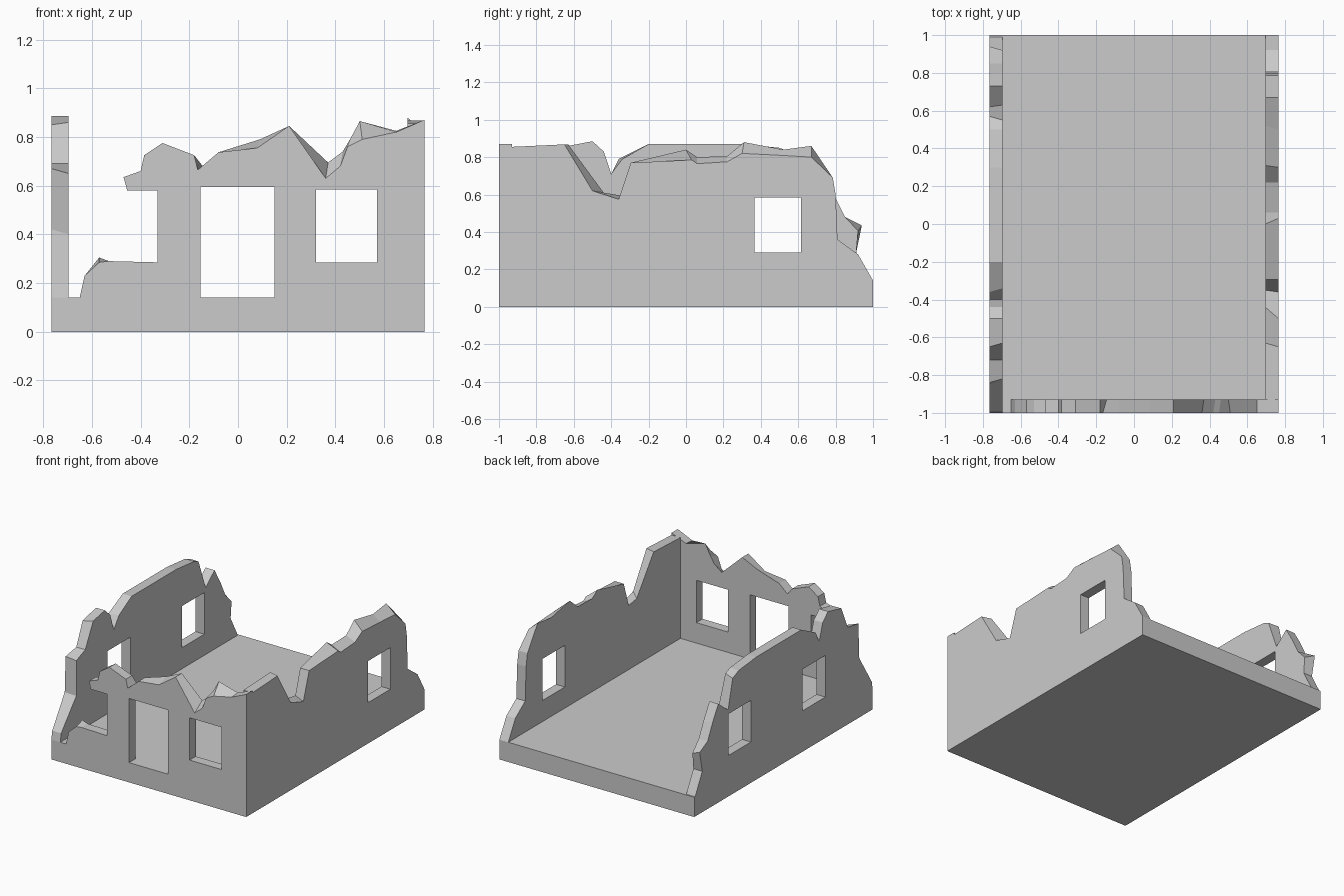
import bpy, bmesh

if "Cube" in bpy.data.objects:
    bpy.data.objects.remove(bpy.data.objects["Cube"])

W, L, T, BASE = 0.765, 1.0, 0.07, 0.14


def box(name, lo, hi):
    bpy.ops.mesh.primitive_cube_add(size=1, location=[(a + b) / 2 for a, b in zip(lo, hi)])
    ob = bpy.context.object
    ob.name = name
    ob.scale = [b - a for a, b in zip(lo, hi)]
    bpy.ops.object.transform_apply(location=False, rotation=False, scale=True)
    return ob


def wall(name, place, outer, inner, edge, shifts, holes):
    """Slab from a broken outline; shifts move single points of the inner outline."""
    bm = bmesh.new()
    front = [bm.verts.new(place(outer, u, z)) for u, z in edge]
    back = []
    for i, (u, z) in enumerate(edge):
        du, dz = shifts.get(i, (0, 0))
        back.append(bm.verts.new(place(inner, u + du, z + dz)))
    bm.faces.new(front)
    bm.faces.new(back[::-1])
    n = len(edge)
    for i in range(n):
        j = (i + 1) % n
        bm.faces.new((front[j], front[i], back[i], back[j]))
    bmesh.ops.recalc_face_normals(bm, faces=bm.faces)
    me = bpy.data.meshes.new(name)
    bm.to_mesh(me)
    bm.free()
    ob = bpy.data.objects.new(name, me)
    bpy.context.collection.objects.link(ob)
    # cut the door and window openings
    d0, d1 = min(outer, inner) - 0.05, max(outer, inner) + 0.05
    for u0, u1, z0, z1 in holes:
        a, b = place(d0, u0, z0), place(d1, u1, z1)
        cutter = box("opening_cutter", a, b)
        cutter.hide_render = True
        mod = ob.modifiers.new("opening", 'BOOLEAN')
        mod.operation, mod.solver, mod.object = 'DIFFERENCE', 'EXACT', cutter
        bpy.context.view_layer.objects.active = ob
        bpy.ops.object.modifier_apply(modifier=mod.name)
        bpy.data.objects.remove(cutter)
    return ob


def along_x(d, u, z):
    return (u, d, z)


def along_y(d, u, z):
    return (d, u, z)


# floor slab
box("floor_slab", (-W, -L, 0), (W, L, BASE))

# front wall with doorway, window and a broken window on the left
front_edge = [(-0.65, BASE), (-0.63, 0.23), (-0.57, 0.285), (-0.53, 0.29), (-0.33, 0.285),
              (-0.33, 0.58), (-0.455, 0.58), (-0.47, 0.635), (-0.40, 0.66), (-0.385, 0.725),
              (-0.31, 0.775), (-0.18, 0.725), (-0.165, 0.665), (-0.08, 0.737), (0.08, 0.755),
              (0.21, 0.845), (0.36, 0.63), (0.42, 0.68), (0.45, 0.76), (0.51, 0.79),
              (0.65, 0.82), (W, 0.87), (W, BASE)]
front_shift = {2: (0, 0.02), 12: (0.02, 0.015), 14: (0.01, 0.035), 16: (0.01, 0.065),
               17: (0.01, 0.06), 18: (0.01, 0.03), 19: (-0.01, 0.075), 20: (0, 0.005)}
wall("front_wall", along_x, -L, -L + T, front_edge, front_shift,
     [(-0.155, 0.15, 0.1, 0.595), (0.32, 0.57, 0.285, 0.585)])

# right wall with one window
right_edge = [(-L + T, BASE), (-L + T, 0.855), (-0.65, 0.868), (-0.5, 0.62), (-0.36, 0.575),
              (-0.295, 0.77), (0.03, 0.785), (0.06, 0.765), (0.22, 0.775), (0.30, 0.82),
              (0.50, 0.81), (0.67, 0.80), (0.785, 0.69), (0.80, 0.60), (0.81, 0.36),
              (0.92, 0.28), (L, BASE)]
right_shift = {2: (0.02, 0), 3: (0.06, -0.01), 4: (0.01, 0.02), 6: (-0.03, 0.055),
               7: (0, 0.035), 8: (0, 0.03), 9: (0.01, 0.06), 10: (0.02, 0.03), 11: (0, 0.06)}
wall("right_wall", along_y, W, W - T, right_edge, right_shift, [(0.365, 0.615, 0.29, 0.585)])

# left wall with two windows
left_edge = [(-L, BASE), (-0.99, 0.20), (-0.85, 0.42), (-0.84, 0.67), (-0.72, 0.69),
             (-0.65, 0.85), (-0.50, 0.885), (-0.44, 0.83), (-0.40, 0.71), (-0.36, 0.79),
             (-0.20, 0.87), (0.30, 0.87), (0.50, 0.85), (0.57, 0.82), (0.62, 0.615),
             (0.73, 0.70), (0.79, 0.60), (0.85, 0.48), (0.94, 0.435), (0.91, 0.29), (0.99, BASE)]
left_shift = {2: (0.03, -0.02), 3: (0.02, -0.02), 5: (0.02, 0.01), 9: (0.02, 0),
              13: (-0.02, 0.01), 14: (0.01, 0), 16: (0.01, -0.02), 18: (-0.02, -0.03)}
wall("left_wall", along_y, -W, -W + T, left_edge, left_shift,
     [(0.365, 0.615, 0.29, 0.585), (-0.47, -0.215, 0.29, 0.585)])
